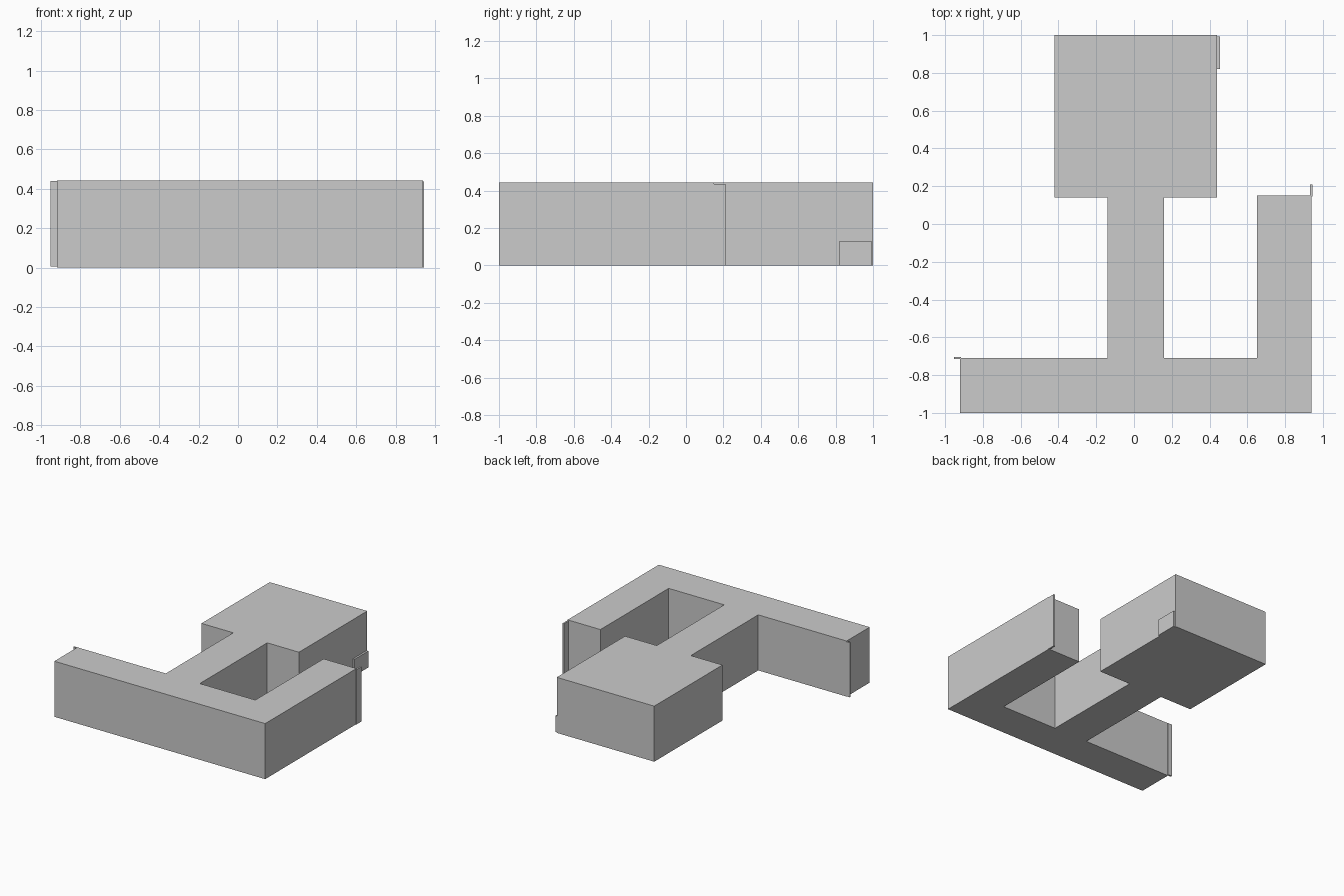
import bpy, bmesh

if "Cube" in bpy.data.objects:
    bpy.data.objects.remove(bpy.data.objects["Cube"])


def prism(name, outline, z0, z1):
    """Extrude a flat outline from z0 up to z1."""
    bm = bmesh.new()
    base = bm.faces.new([bm.verts.new((x, y, z0)) for x, y in outline])
    top = bmesh.ops.extrude_face_region(bm, geom=[base], use_keep_orig=True)
    verts = [g for g in top["geom"] if isinstance(g, bmesh.types.BMVert)]
    bmesh.ops.translate(bm, verts=verts, vec=(0, 0, z1 - z0))
    bmesh.ops.recalc_face_normals(bm, faces=bm.faces)
    mesh = bpy.data.meshes.new(name)
    bm.to_mesh(mesh)
    bm.free()
    obj = bpy.data.objects.new(name, mesh)
    bpy.context.collection.objects.link(obj)
    return obj


def box(name, x0, x1, y0, y1, z0, z1):
    return prism(name, [(x0, y0), (x1, y0), (x1, y1), (x0, y1)], z0, z1)


# Main building: front wing, side wing, connecting corridor and square hall
prism("building_body", [
    (-0.92, -1), (0.94, -1), (0.94, 0.15), (0.65, 0.15), (0.65, -0.71),
    (0.16, -0.71), (0.16, 0.14), (0.44, 0.14), (0.44, 1), (-0.42, 1),
    (-0.42, 0.14), (-0.14, 0.14), (-0.14, -0.71), (-0.92, -0.71),
], 0, 0.443)

# Thin wall fins projecting from the wing ends
box("side_wing_fin", 0.931, 0.944, 0.145, 0.21, 0, 0.436)
box("front_wing_fin", -0.952, -0.915, -0.716, -0.704, 0.005, 0.44)

# Low slab on the hall's right wall
box("hall_wall_slab", 0.435, 0.455, 0.82, 0.993, 0, 0.131)
